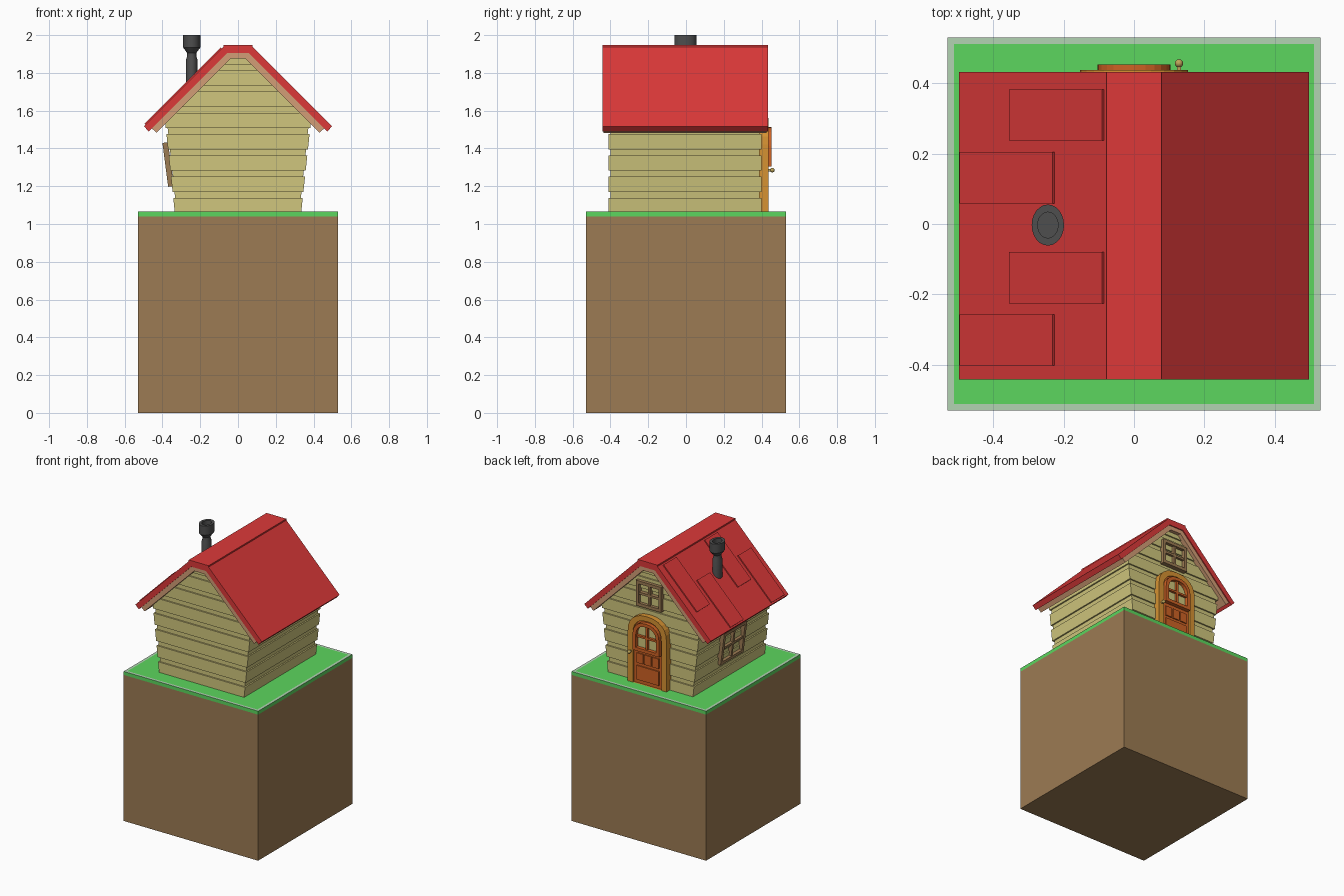
import bpy, bmesh, math
from mathutils import Matrix, Vector

if "Cube" in bpy.data.objects:
    bpy.data.objects.remove(bpy.data.objects["Cube"])


def material(name, r, g, b):
    lin = [((c / 255 + 0.055) / 1.055) ** 2.4 for c in (r, g, b)] + [1]
    m = bpy.data.materials.new(name)
    m.use_nodes = True
    m.diffuse_color = lin
    m.node_tree.nodes["Principled BSDF"].inputs["Base Color"].default_value = lin
    return m


DIRT = material("earth brown", 156, 123, 83)
GRASS = material("grass green", 92, 214, 94)
BORDER = material("pale border green", 178, 212, 178)
WALL = material("straw siding", 208, 198, 125)
RED = material("roof red", 220, 57, 57)
EAVE = material("eave tan", 210, 158, 118)
IRON = material("chimney grey", 78, 78, 78)
TRIM = material("door frame amber", 214, 146, 50)
DOOR = material("door orange", 206, 98, 36)
BRASS = material("knob brass", 190, 165, 90)


def finish(bm, name, *mats, smooth=False):
    bmesh.ops.recalc_face_normals(bm, faces=bm.faces)
    me = bpy.data.meshes.new(name)
    bm.to_mesh(me)
    bm.free()
    for m in mats:
        me.materials.append(m)
    ob = bpy.data.objects.new(name, me)
    bpy.context.collection.objects.link(ob)
    if smooth:
        bpy.ops.object.select_all(action='DESELECT')
        ob.select_set(True)
        bpy.context.view_layer.objects.active = ob
        bpy.ops.object.shade_smooth_by_angle(angle=math.radians(35))
    return ob


def add_box(bm, x0, x1, y0, y1, z0, z1):
    size = Matrix.Diagonal((x1 - x0, y1 - y0, z1 - z0, 1))
    mid = Matrix.Translation(((x0 + x1) / 2, (y0 + y1) / 2, (z0 + z1) / 2))
    return bmesh.ops.create_cube(bm, size=1, matrix=mid @ size)


def box(name, mat, *bounds):
    bm = bmesh.new()
    add_box(bm, *bounds)
    return finish(bm, name, mat)


def prism(name, mat, pts, y0, y1):
    """Extrude an (x, z) outline along y."""
    bm = bmesh.new()
    face = bm.faces.new([bm.verts.new((x, y0, z)) for x, z in pts])
    ext = bmesh.ops.extrude_face_region(bm, geom=[face])
    bmesh.ops.translate(bm, vec=(0, y1 - y0, 0),
                        verts=[v for v in ext["geom"] if isinstance(v, bmesh.types.BMVert)])
    return finish(bm, name, mat)


def arch(hw, z0, z1, rise, n=12):
    pts = [(hw, z0)]
    for i in range(n + 1):
        a = math.pi * i / n
        c, s = math.cos(a), math.sin(a)
        pts.append((hw * math.copysign(abs(c) ** 0.85, c), z1 - rise + rise * s ** 0.85 if s > 1e-6 else z1 - rise))
    return pts + [(-hw, z0)]


def ring(name, mat, outer, inner, y0, y1):
    """Solid frame between two matching outlines."""
    bm = bmesh.new()
    loops = [[bm.verts.new((x, y, z)) for x, z in pts]
             for pts, y in ((outer, y0), (outer, y1), (inner, y1), (inner, y0))]
    n = len(outer)
    for k in range(4):
        a, b = loops[k], loops[(k + 1) % 4]
        for i in range(n):
            j = (i + 1) % n
            bm.faces.new((a[i], a[j], b[j], b[i]))
    return finish(bm, name, mat)


# Ground: earth block, grass slab with a pale rim on its top face
box("earth_block", DIRT, -0.53, 0.53, -0.53, 0.53, 0, 1.04)
bm = bmesh.new()
add_box(bm, -0.53, 0.53, -0.53, 0.53, 1.04, 1.065)
bm.faces.ensure_lookup_table()
top = max(bm.faces, key=lambda f: f.calc_center_median().z)
for f in bmesh.ops.inset_region(bm, faces=[top], thickness=0.026)["faces"]:
    f.material_index = 1
finish(bm, "grass_slab", GRASS, BORDER)

# Walls: stacked boards with recessed joints, flaring upward, cut by the roof slopes
bm = bmesh.new()
rows = []
for k in range(8):
    z = 1.058 + 0.1125 * k
    rows += [(z, 0), (z + 0.08, 0), (z + 0.08, 0.01), (z + 0.1125, 0.01)]
loops = []
for z, inset in rows:
    hx = 0.335 + (z - 1.065) * 0.107 - inset
    hy = 0.405 - inset
    loops.append([bm.verts.new((sx * hx, sy * hy - 0.005, z))
                  for sx, sy in ((-1, -1), (1, -1), (1, 1), (-1, 1))])
for a, b in zip(loops, loops[1:]):
    for i in range(4):
        j = (i + 1) % 4
        bm.faces.new((a[i], a[j], b[j], b[i]))
bm.faces.new(loops[0])
bm.faces.new(loops[-1])
for co, no in (((0, 0, 1.92), (1, 0, 1)), ((0, 0, 1.92), (-1, 0, 1)), ((0, 0, 1.88), (0, 0, 1))):
    cut = bmesh.ops.bisect_plane(bm, geom=bm.verts[:] + bm.edges[:] + bm.faces[:], plane_co=co,
                                 plane_no=Vector(no).normalized(), clear_outer=True)
    edges = [e for e in cut["geom_cut"] if isinstance(e, bmesh.types.BMEdge)]
    bmesh.ops.holes_fill(bm, edges=edges)
finish(bm, "plank_walls", WALL)


# Roof: red outer shell, tan eave lining, ridge cap
def gable(outer, inner):
    half = outer + inner[::-1]
    right, left = half[:len(outer)], half[len(outer):]
    return ([(-x, z) for x, z in right] + right[::-1]
            + left + [(-x, z) for x, z in left[::-1]])


def roof_band(name, mat, outer, inner, y0, y1):
    """Outer and inner lists each run from eave to ridge on +x."""
    mirror = lambda pts: [(-x, z) for x, z in pts]
    outline = outer + mirror(outer)[::-1] + mirror(inner) + inner[::-1]
    return prism(name, mat, outline, y0, y1)


roof_band("roof_shell", RED, [(0.498, 1.517), (0.078, 1.937)], [(0.472, 1.49), (0.058, 1.904)], -0.443, 0.433)
roof_band("eave_lining", EAVE, [(0.456, 1.506), (0.058, 1.904)], [(0.432, 1.483), (0.04, 1.875)], -0.436, 0.426)
box("ridge_cap", RED, -0.078, 0.078, -0.443, 0.433, 1.915, 1.947)

# Raised shingles on the chimney slope
for i, (x, y) in enumerate(((-0.218, 0.31), (-0.358, 0.132), (-0.218, -0.153), (-0.358, -0.33))):
    bm = bmesh.new()
    add_box(bm, -0.187, 0.187, -0.073, 0.073, -0.01, 0.008)
    place = Matrix.Translation((x, y, 2.015 + x)) @ Matrix.Rotation(-math.pi / 4, 4, 'Y')
    bmesh.ops.transform(bm, matrix=place, verts=bm.verts)
    finish(bm, f"shingle_{i + 1}", RED)

# Chimney: lathed stove pipe, slightly oval
profile = [(0.03, 1.68), (0.03, 1.87), (0.024, 1.89), (0.024, 1.905),
           (0.046, 1.935), (0.046, 2.0), (0.029, 2.0), (0.029, 1.95)]
bm = bmesh.new()
n = 24
rings = [[bm.verts.new((r * math.cos(math.tau * i / n) - 0.245, r * 1.27 * math.sin(math.tau * i / n) - 0.003, z))
          for i in range(n)] for r, z in profile]
for a, b in zip(rings, rings[1:]):
    for i in range(n):
        j = (i + 1) % n
        bm.faces.new((a[i], a[j], b[j], b[i]))
bm.faces.new(rings[0])
bm.faces.new(rings[-1])
finish(bm, "chimney_pipe", IRON, smooth=True)

# Door: arched surround, slab, glazed opening and lower panels
ring("door_surround", TRIM, arch(0.153, 1.065, 1.56, 0.14), arch(0.112, 1.065, 1.525, 0.11), 0.38, 0.438)
prism("door_slab", DOOR, arch(0.114, 1.065, 1.527, 0.11), 0.38, 0.425)
ring("door_window_trim", DOOR, arch(0.104, 1.305, 1.513, 0.1), arch(0.08, 1.328, 1.49, 0.08), 0.42, 0.453)
prism("door_window_pane", WALL, arch(0.08, 1.328, 1.49, 0.08), 0.42, 0.428)
box("door_window_post", DOOR, -0.008, 0.008, 0.42, 0.445, 1.32, 1.495)
box("door_window_rail", DOOR, -0.085, 0.085, 0.42, 0.445, 1.4, 1.414)
for i in (-1, 0, 1):
    x = i * 0.062
    box(f"door_upper_panel_{i + 2}", DOOR, x - 0.026, x + 0.026, 0.42, 0.433, 1.21, 1.28)
box("door_lower_panel", DOOR, -0.088, 0.088, 0.42, 0.433, 1.09, 1.19)

# Door knob on a short stem
bm = bmesh.new()
bmesh.ops.create_uvsphere(bm, u_segments=12, v_segments=8, radius=0.012,
                          matrix=Matrix.Translation((0.128, 0.457, 1.285)))
add_box(bm, 0.122, 0.134, 0.43, 0.455, 1.279, 1.291)
finish(bm, "door_knob", BRASS, smooth=True)


# Windows: four-pane wooden frames
def window(name, hw, hh, depth, place):
    bm = bmesh.new()
    d, t = depth / 2, 0.022
    for s in (-1, 1):
        mx, mz = s * (hw - t / 2), s * (hh - t / 2)
        add_box(bm, mx - t / 2, mx + t / 2, -d, d, -hh, hh)
        add_box(bm, t - hw, hw - t, -d, d, mz - t / 2, mz + t / 2)
    add_box(bm, -0.008, 0.008, -d, d * 0.7, t - hh, hh - t)
    add_box(bm, t - hw, hw - t, -d, d * 0.7, -0.008, 0.008)
    bmesh.ops.transform(bm, matrix=place, verts=bm.verts)
    finish(bm, name, DIRT)


window("gable_window", 0.1, 0.09, 0.035, Matrix.Translation((0, 0.405, 1.7)))
window("side_window", 0.13, 0.117, 0.03, Matrix.Translation((-0.37, 0.01, 1.315))
       @ Matrix.Rotation(math.pi / 2, 4, 'Z') @ Matrix.Rotation(-0.13, 4, 'X'))
